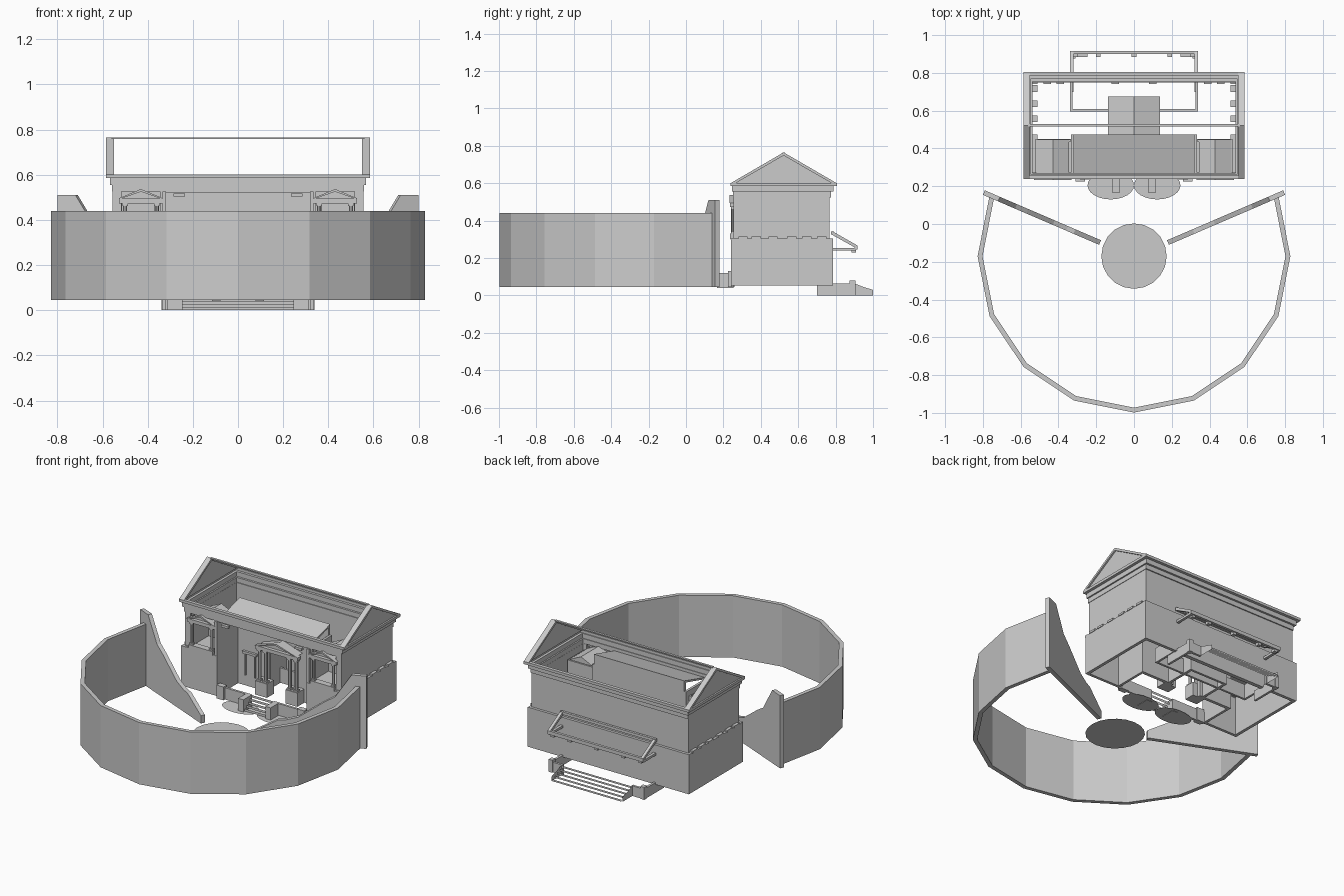
import bpy, bmesh, math
from mathutils import Vector

if "Cube" in bpy.data.objects:
    bpy.data.objects.remove(bpy.data.objects["Cube"])


def prism(name, pts, offset, mirror=False):
    """Extrude a planar outline by offset; optionally mirror across x."""
    bm = bmesh.new()
    face = bm.faces.new([bm.verts.new(p) for p in pts])
    if offset:
        ext = bmesh.ops.extrude_face_region(bm, geom=[face], use_keep_orig=True)
        moved = [v for v in ext["geom"] if isinstance(v, bmesh.types.BMVert)]
        bmesh.ops.translate(bm, verts=moved, vec=Vector(offset))
        bmesh.ops.recalc_face_normals(bm, faces=bm.faces)
    me = bpy.data.meshes.new(name)
    bm.to_mesh(me)
    bm.free()
    ob = bpy.data.objects.new(name, me)
    bpy.context.collection.objects.link(ob)
    if mirror:
        ob.modifiers.new("mirror", "MIRROR").use_mirror_merge = False
    return ob


def box(name, x0, x1, y0, y1, z0, z1, mirror=False):
    pts = [(x0, y0, z0), (x1, y0, z0), (x1, y1, z0), (x0, y1, z0)]
    return prism(name, pts, (0, 0, z1 - z0), mirror)


def disc(name, cx, cy, rx, ry, z, n):
    pts = [(cx + rx * math.cos(2 * math.pi * i / n),
            cy + ry * math.sin(2 * math.pi * i / n), z) for i in range(n)]
    return prism(name, pts, None)


def column(name, x, y, z0, z1, r):
    pts = [(x + r * math.cos(i * math.pi / 4), y + r * math.sin(i * math.pi / 4), z0)
           for i in range(8)]
    prism(name, pts, (0, 0, z1 - z0), True)
    for a, b in ((z0, z0 + .01), (z1 - .012, z1)):
        box(name + "_block", x - 1.3 * r, x + 1.3 * r, y - 1.3 * r, y + 1.3 * r, a, b, True)


def frame(name, hx, y0, y1, z0, z1, t, front=True):
    """Rectangular hollow wall ring."""
    box(name + "_side", hx - t, hx, y0, y1, z0, z1, True)
    box(name + "_back", -hx + t, hx - t, y1 - t, y1, z0, z1)
    if front:
        box(name + "_front", -hx + t, hx - t, y0, y0 + t, z0, z1)


def pediment(name, cx, w, y0, y1, z0, z1, mirror):
    """Low gabled roof running along y with a raised front rake."""
    tri = [(cx - w, y0, z0), (cx + w, y0, z0), (cx, y0, z1)]
    prism(name + "_roof", tri, (0, y1 - y0, 0), mirror)
    rake = [(cx - w - .015, y0 - .025, z0), (cx - w, y0 - .025, z0), (cx, y0 - .025, z1 - .01),
            (cx + w, y0 - .025, z0), (cx + w + .015, y0 - .025, z0), (cx, y0 - .025, z1 + .002)]
    prism(name + "_rake", rake, (0, .03, 0), mirror)
    box(name + "_beam", cx - w - .012, cx + w + .012, y0 - .022, y0 + .01, z0 - .022, z0, mirror)


# curved auditorium wall: part of a 16-sided ring
def arc(r):
    return [(r * math.cos(math.radians(a)), -.17 + r * math.sin(math.radians(a)), .045)
            for a in [22.5 - 22.5 * i for i in range(11)]]


prism("auditorium_wall", arc(.828) + arc(.802)[::-1], (0, 0, .395))

# stepped wing walls at both ends of the seating
d = Vector((.605, .26, 0)).normalized()
n = Vector((-d.y, d.x, 0)) * .026
outline = [(.80, .045), (.80, .51), (.72, .51), (.63, .36), (.57, .32), (.43, .21),
           (.36, .185), (.32, .18), (.185, .095), (.185, .045)]
prism("wing_wall", [(x, -.11 + (x - .185) * d.y / d.x, z) for x, z in outline], n, True)

# paved floors
disc("orchestra_floor", 0, -.17, .173, .173, .045, 20)
for s in (-1, 1):
    disc("forecourt_floor", s * .123, .205, .123, .075, .042, 24)

# stage house walls, lower and upper storey
frame("lower_wall", .57, .24, .785, .052, .305, .02, False)
frame("upper_wall", .555, .255, .768, .305, .525, .018, False)
box("lower_front", .32, .55, .24, .258, .052, .305, True)
box("ledge_front", .32, .57, .238, .26, .298, .308, True)

# entablature bands and cornice
frame("frieze", .558, .25, .775, .525, .555, .02)
frame("architrave", .567, .246, .788, .555, .585, .02)
frame("cornice", .585, .238, .806, .585, .602, .022)

# wall brackets at storey level
for y in (.3, .37, .46, .56, .64, .72):
    box("side_bracket", .51, .54, y - .02, y + .015, .295, .31, True)
    box("side_tile", .553, .574, y - .02, y + .03, .302, .315, True)
for x in (.1, .39, .46, .53):
    box("rear_bracket", x - .02, x + .02, .74, .76, .295, .31, True)

# end gables with raised rakes, and the ridge beam
prism("gable", [(.555, .26, .6), (.555, .785, .6), (.555, .522, .75)], (.02, 0, 0), True)
prism("gable_rake", [(.55, .238, .6), (.55, .265, .6), (.55, .522, .748), (.55, .779, .6),
                     (.55, .806, .6), (.55, .522, .765)], (.035, 0, 0), True)
box("ridge_beam", -.56, .56, .515, .53, .758, .765)

# side wings flanking the stage
box("wing_inner_wall", .318, .334, .24, .475, .052, .525, True)
box("wing_floor", .33, .55, .25, .45, .30, .31, True)

# upper niches with columns and small pediments
box("upper_front_outer", .515, .55, .255, .272, .305, .525, True)
box("upper_front_inner", .33, .345, .255, .272, .305, .525, True)
box("niche_back", .335, .525, .435, .447, .305, .49, True)
box("niche_side", .513, .525, .265, .44, .305, .49, True)
box("niche_sill", .345, .515, .235, .275, .305, .33, True)
pediment("niche", .43, .085, .258, .447, .495, .535, True)
for x in (.36, .5):
    column("niche_column", x, .252, .33, .474, .009)

# stage roof, back wall and front podium
prism("stage_roof", [(-.32, .255, .52), (-.32, .475, .58), (-.32, .475, .592), (-.32, .255, .532)],
      (.64, 0, 0))
box("stage_back_wall", .1, .32, .455, .475, .052, .585, True)
box("stage_back_lintel", -.1, .1, .455, .475, .34, .585)
box("stage_front", .09, .32, .24, .255, .045, .12, True)
box("opening_bracket", .235, .285, .235, .255, .503, .518, True)

# central doorway recess and porch
pediment("door", 0, .138, .41, .675, .365, .41, False)
box("door_recess_side", .12, .137, .475, .675, .052, .365, True)
box("door_recess_back", -.12, .12, .66, .675, .052, .365)
for x in (.085, .13):
    column("door_column", x, .405, .14, .343, .011)
box("door_column_base", .065, .15, .385, .455, .052, .14, True)

# side doors in the stage back wall
box("side_door_jamb", .19, .2, .445, .456, .12, .26, True)
box("side_door_jamb", .26, .27, .445, .456, .12, .26, True)
box("side_door_head", .18, .28, .44, .456, .26, .275, True)

# stage stairs, risers only, between pedestals
for i in range(5):
    y, z = .175 + i * .018, .045 + i * .015
    prism("stage_riser", [(-.075, y, z), (.075, y, z), (.075, y, z + .015), (-.075, y, z + .015)], None)
box("stair_pedestal", .078, .115, .165, .255, .04, .12, True)
box("stage_pedestal", .26, .31, .225, .26, .045, .13, True)

# rear room footing, terrace parapet and steps (risers only)
frame("rear_room", .34, .595, .77, .055, .15, .014)
box("terrace_side", .32, .335, .70, .9, 0, .065, True)
box("terrace_front", .245, .33, .885, .9, 0, .065, True)
box("terrace_post", .31, .338, .875, .905, 0, .08, True)
for i in range(5):
    y, z = .9 + i * .025, .06 - i * .012
    prism("terrace_riser", [(-.245, y, z - .012), (.245, y, z - .012), (.245, y, z), (-.245, y, z)], None)
prism("step_side", [(.25, .9, 0), (.25, 1.0, 0), (.25, 1.0, .03), (.25, .95, .045), (.25, .9, .065)],
      None, True)

# rear canopy: sloping end rafters, fascia and brackets
prism("canopy_rafter", [(.32, .78, .325), (.32, .78, .345), (.32, .915, .268), (.32, .915, .25)],
      (.018, 0, 0), True)
box("canopy_tie", .32, .338, .78, .91, .24, .255, True)
box("canopy_fascia", -.338, .338, .9, .917, .245, .268)
box("canopy_ledger", -.338, .338, .775, .79, .325, .343)
for x in (-.31, -.19, 0, .19, .31):
    box("canopy_bracket", x - .012, x + .012, .885, .91, .23, .25)
